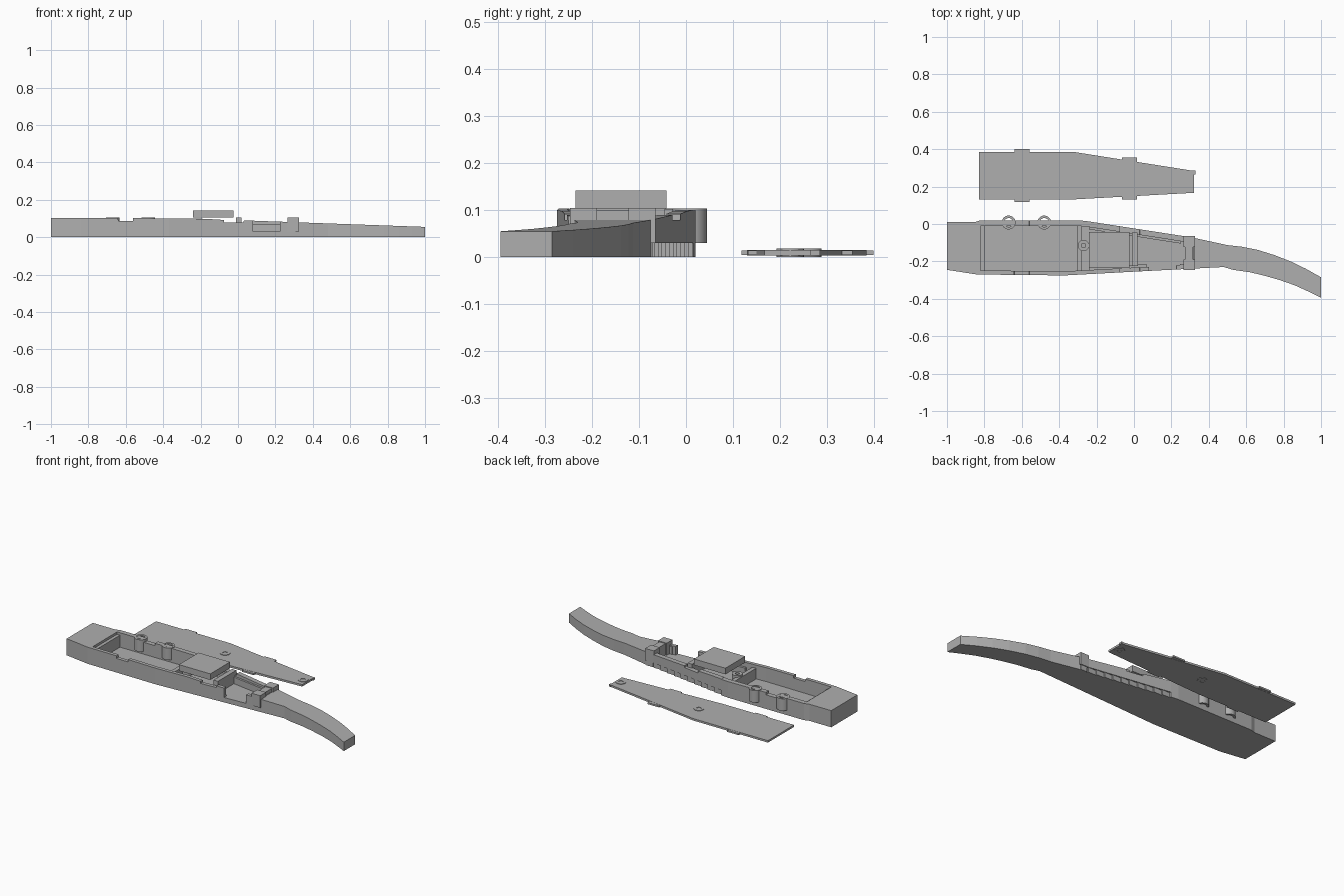
import bpy, bmesh, math

if "Cube" in bpy.data.objects:
    bpy.data.objects.remove(bpy.data.objects["Cube"], do_unlink=True)

grey = bpy.data.materials.new("plain grey")
grey.use_nodes = True
COLOUR = (0.43, 0.43, 0.43, 1)
grey.diffuse_color = COLOUR
grey.node_tree.nodes["Principled BSDF"].inputs["Base Color"].default_value = COLOUR


def finish(name, bm):
    bmesh.ops.recalc_face_normals(bm, faces=bm.faces)
    mesh = bpy.data.meshes.new(name)
    bm.to_mesh(mesh)
    bm.free()
    mesh.materials.append(grey)
    ob = bpy.data.objects.new(name, mesh)
    bpy.context.collection.objects.link(ob)
    return ob


def curve(points):
    """Piecewise linear function through (x, value) points."""
    def f(x):
        for (xa, a), (xb, b) in zip(points, points[1:]):
            if x <= xb:
                return a + (b - a) * max(0, x - xa) / (xb - xa)
        return points[-1][1]
    f.knots = [p[0] for p in points]
    return f


def flat(v):
    return curve([(-1, v), (1, v)])


def shift(f, d):
    g = lambda x: f(x) + d
    g.knots = f.knots
    return g


def loft(name, x0, x1, y0, y1, z0, z1):
    """Rectangular section swept along x between four bounding curves."""
    knots = {x0, x1}
    for f in (y0, y1, z0, z1):
        knots |= {k for k in f.knots if x0 < k < x1}
    bm = bmesh.new()
    rings = []
    for x in sorted(knots):
        a, b, lo, hi = y0(x), y1(x), z0(x), z1(x)
        rings.append([bm.verts.new((x, *p)) for p in ((a, lo), (b, lo), (b, hi), (a, hi))])
    for r, s in zip(rings, rings[1:]):
        for i in range(4):
            j = (i + 1) % 4
            bm.faces.new((r[i], r[j], s[j], s[i]))
    bm.faces.new(rings[0])
    bm.faces.new(rings[-1])
    return finish(name, bm)


def box(name, x0, x1, y0, y1, z0, z1):
    return loft(name, x0, x1, flat(y0), flat(y1), flat(z0), flat(z1))


def tube(name, x, y, z0, z1, r, hole=0, n=28):
    bm = bmesh.new()
    loops = [(r, z0), (r, z1)] + ([(hole, z1), (hole, z0)] if hole else [])
    rings = [[bm.verts.new((x + q * math.cos(2 * math.pi * i / n),
                            y + q * math.sin(2 * math.pi * i / n), z)) for i in range(n)]
             for q, z in loops]
    pairs = list(zip(rings, rings[1:]))
    if hole:
        pairs.append((rings[-1], rings[0]))
    else:
        bm.faces.new(rings[0])
        bm.faces.new(rings[1])
    for a, b in pairs:
        for i in range(n):
            j = (i + 1) % n
            f = bm.faces.new((a[i], a[j], b[j], b[i]))
            f.smooth = abs(a[0].co.z - b[0].co.z) > 0.001
    ob = finish(name, bm)
    bpy.ops.object.select_all(action="DESELECT")
    ob.select_set(True)
    bpy.context.view_layer.objects.active = ob
    bpy.ops.object.shade_smooth_by_angle(angle=math.radians(40))
    return ob


# Plan outline and top edge of the body
front = curve([(-1, -.245), (-.84, -.27), (-.37, -.275), (0, -.255), (.48, -.23), (.53, -.245),
               (.62, -.258), (.7, -.277), (.78, -.3), (.86, -.328), (.93, -.36), (1, -.395)])
back = curve([(-1, .01), (-.85, .01), (-.82, .02), (-.3, .02), (-.25, .015), (.3, -.07), (.5, -.113),
              (.58, -.122), (.66, -.138), (.75, -.166), (.84, -.201), (.92, -.24), (1, -.285)])
slope = [(-1, .103), (-.3, .102), (-.17, .098), (-.075, .092), (-.074, .079), (.03, .079),
         (.031, .09), (.3, .08), (1, .055)]
top = curve(slope)
front_top = curve([(-1, .103), (-.641, .103), (-.64, .087), (-.561, .087), (-.56, .102)]
                  + slope[2:6] + [(.031, .09), (.079, .088), (.08, .03),
                                  (.225, .03), (.226, .083), (.3, .08), (1, .055)])
zero, ledge, floor_hi = flat(0), flat(.03), flat(.03)

# Solid ends and walls
loft("end_block", -1, -.82, front, back, zero, top)
loft("curved_handle", .32, 1, front, back, zero, top)
loft("front_wall", -.82, .32, front, shift(front, .022), zero, front_top)
loft("back_wall_straight", -.82, -.25, shift(back, -.03), back, zero, front_top)
loft("back_wall_tapered", -.25, .32, shift(back, -.03), back, ledge, top)

# Floors, with the stepped rear edge under the tapered wall
loft("main_floor", -.82, -.25, front, shift(back, -.01), zero, flat(.014))
STEPS = 11
for i in range(STEPS):
    xa = -.25 + i * .57 / STEPS
    xb = xa + .57 / STEPS
    loft("stepped_floor", xa, xb, front, flat(back(xb) - .002), zero, floor_hi)
loft("tapered_floor", -.25, .32, front, shift(back, -.02), flat(.026), floor_hi)

# Inner ribs, ledges and dividers
box("end_ledge", -.82, -.80, -.255, -.005, 0, .088)
box("main_divider", -.305, -.28, -.255, -.005, 0, .08)
box("middle_floor_edge", -.28, -.25, -.255, -.01, 0, .03)
box("middle_divider", -.01, .02, -.225, -.045, .02, .104)
loft("front_inner_rib", -.24, .07, shift(front, .02), shift(front, .036), ledge, flat(.07))
loft("back_inner_rib", -.24, .25, shift(back, -.042), shift(back, -.028), ledge, flat(.07))
tube("middle_screw_post", -.27, -.115, .01, .09, .03, .012)

# Cross bracket where the handle begins
box("bracket_base", .275, .318, -.235, -.07, 0, .08)
for y0, y1 in ((-.247, -.19), (-.122, -.065)):
    box("bracket_post", .265, .325, y0, y1, .03, .105)
box("bracket_bridge", .274, .316, -.2, -.11, .03, .1)
box("bracket_lip", .245, .268, -.235, -.215, .03, .078)

# Rear guide tubes
for x in (-.67, -.48):
    tube("guide_tube", x, .008, .03, .104, .037, .024)

# Raised rectangular block
box("raised_block", -.24, -.025, -.235, -.042, .104, .142)

# Separate cover plate with locating tabs
cover_front = curve([(-.83, .13), (-.35, .13), (.325, .167)])
cover_back = curve([(-.83, .385), (-.32, .385), (.325, .283)])
cover_low, cover_high = flat(.003), flat(.015)
loft("cover_plate", -.83, .322, cover_front, cover_back, cover_low, cover_high)
for x0, x1, ya, yb in ((-.64, -.56, .118, .4), (-.065, .015, .132, .355)):
    box("cover_front_tab", x0, x1, ya, ya + .03, .004, .014)
    box("cover_back_tab", x0, x1, yb - .03, yb, .004, .014)
box("cover_end_tab", .315, .328, .265, .286, .003, .015)
for x, y in ((-.27, .26), (.29, .222)):
    tube("cover_screw_rim", x, y, 0, .018, .029, .014)
